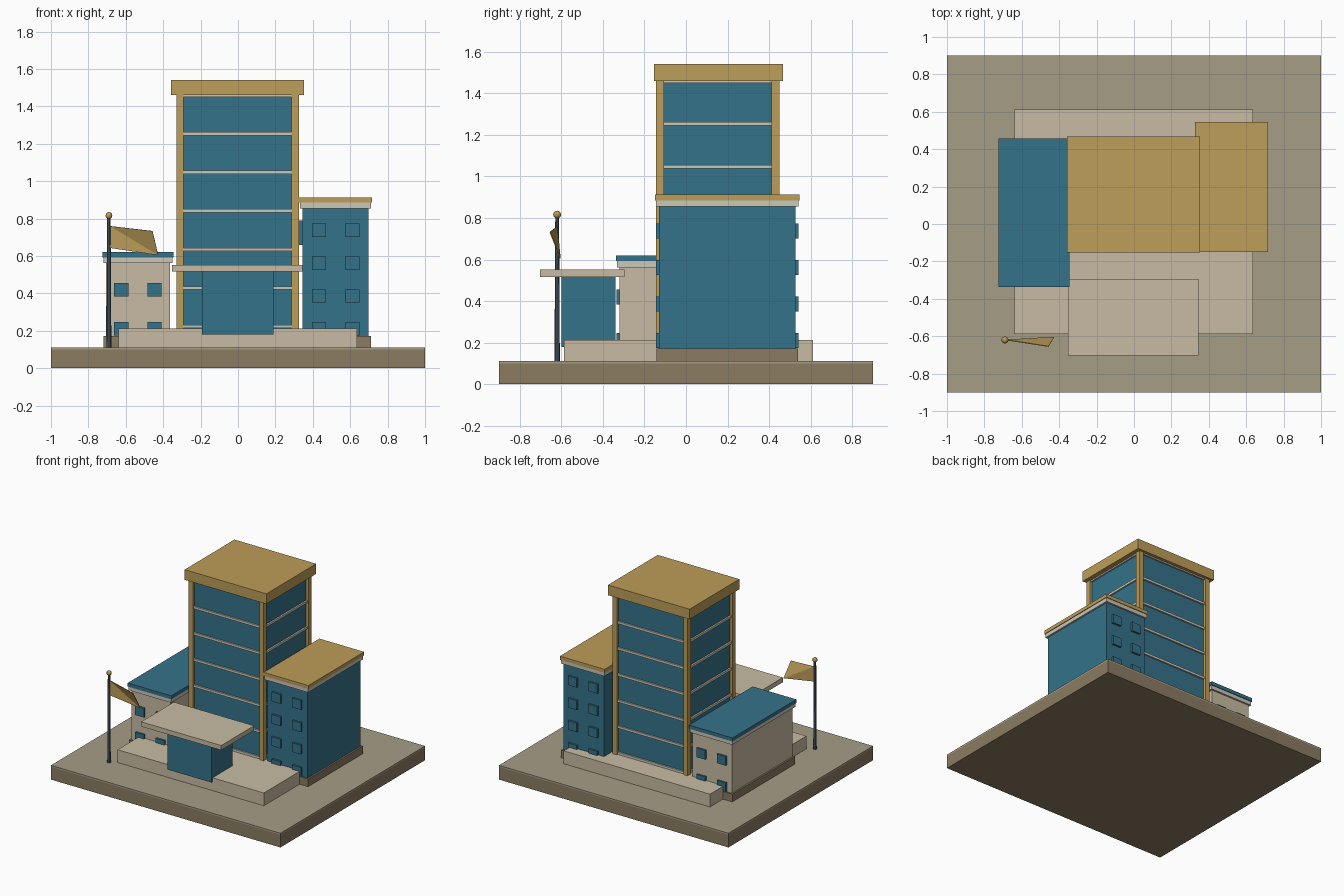
import bpy, bmesh

if "Cube" in bpy.data.objects:
    bpy.data.objects.remove(bpy.data.objects["Cube"])


def material(name, rgb):
    m = bpy.data.materials.new(name)
    m.diffuse_color = (*rgb, 1)
    m.use_nodes = True
    m.node_tree.nodes["Principled BSDF"].inputs["Base Color"].default_value = m.diffuse_color
    return m


GLASS = material("teal", (0.035, 0.17, 0.255))
GOLD = material("gold", (0.51, 0.34, 0.10))
CREAM = material("cream", (0.58, 0.50, 0.37))
TRIM = material("pale_trim", (0.60, 0.57, 0.48))
BROWN = material("brown", (0.26, 0.20, 0.122))
PAVING = material("paving", (0.38, 0.34, 0.24))
SLATE = material("slate", (0.07, 0.115, 0.14))


def finish(name, bm, mat):
    mesh = bpy.data.meshes.new(name)
    bm.to_mesh(mesh)
    bm.free()
    mesh.materials.append(mat)
    ob = bpy.data.objects.new(name, mesh)
    bpy.context.collection.objects.link(ob)
    return ob


def boxes(name, mat, *extents):
    """One object made of boxes, each given as (x0, x1, y0, y1, z0, z1)."""
    bm = bmesh.new()
    for x0, x1, y0, y1, z0, z1 in extents:
        for v in bmesh.ops.create_cube(bm, size=1)["verts"]:
            v.co = (x1 if v.co.x > 0 else x0,
                    y1 if v.co.y > 0 else y0,
                    z1 if v.co.z > 0 else z0)
    return finish(name, bm, mat)


# Ground slab and podium
boxes("base", BROWN, (-1, 1, -0.9, 0.9, 0, 0.1))
boxes("paving", PAVING, (-1, 1, -0.9, 0.9, 0.1, 0.112))
boxes("podium", CREAM, (-0.638, 0.637, -0.588, 0.612, 0.11, 0.213))

# Tower: glass core, floor bands, corner posts, roof cap
TX0, TX1, TY0, TY1 = -0.33, 0.325, -0.145, 0.45


def tower_box(inset, z0, z1):
    return (TX0 + inset, TX1 - inset, TY0 + inset, TY1 - inset, z0, z1)


boxes("tower_glass", GLASS, tower_box(0.02, 0.2, 1.46))
boxes("tower_floor_bands", TRIM,
      *[tower_box(0.008, 0.214 + i * 0.206, 0.232 + i * 0.206) for i in range(7)])
boxes("tower_corner_posts", GOLD,
      *[(x, x + 0.038, y, y + 0.038, 0.2, 1.47)
        for x in (TX0, TX1 - 0.038) for y in (TY0, TY1 - 0.038)])
boxes("tower_roof", GOLD, (-0.358, 0.354, -0.153, 0.467, 1.46, 1.54))


# Side wings: plinth, walls, cornice, roof, windows on front and back
def wing(side, x0, x1, y0, y1, top, rows, wall_mat, roof_mat):
    def grown(d, z0, z1):
        return (x0 - d, x1 + d, y0 - d, y1 + d, z0, z1)
    boxes(side + "_plinth", BROWN, grown(0.013, 0.11, 0.172))
    boxes(side + "_walls", wall_mat, grown(0, 0.17, top))
    boxes(side + "_cornice", TRIM, grown(0.014, top, top + 0.03))
    boxes(side + "_roof", roof_mat, grown(0.019, top + 0.03, top + 0.058))
    cx = (x0 + x1) / 2
    panes = []
    for first, step in [rows[:2]]:
        for i in range(rows[2]):
            for dx in (-0.089, 0.089):
                for y in (y0, y1):
                    z = first + i * step
                    panes.append((cx + dx - 0.038, cx + dx + 0.038,
                                  y - 0.015, y + 0.015, z, z + 0.072))
    boxes(side + "_windows", GLASS, *panes)


wing("right_wing", 0.346, 0.698, -0.13, 0.527, 0.855, (0.174, 0.176, 4), GLASS, GOLD)
wing("left_wing", -0.706, -0.364, -0.319, 0.438, 0.562, (0.175, 0.208, 2), CREAM, GLASS)

# Link bridge between tower and right wing
boxes("link_bridge", GLASS, (0.30, 0.35, 0.06, 0.26, 0.66, 0.79))

# Entrance lobby and canopy
boxes("entrance_lobby", GLASS, (-0.193, 0.19, -0.6, -0.34, 0.18, 0.516))
boxes("entrance_canopy", CREAM, (-0.352, 0.346, -0.703, -0.295, 0.516, 0.553))

# Flagpole, finial and bent flag
bm = bmesh.new()
bmesh.ops.create_cone(bm, cap_ends=True, segments=8, radius1=0.013, radius2=0.009, depth=0.7)
pole = finish("flagpole", bm, SLATE)
pole.location = (-0.69, -0.62, 0.46)

bm = bmesh.new()
bmesh.ops.create_uvsphere(bm, u_segments=10, v_segments=6, radius=0.019)
finial = finish("flagpole_finial", bm, GOLD)
finial.location = (-0.69, -0.62, 0.816)

bm = bmesh.new()
a, b, c, d = [bm.verts.new(p) for p in (
    (-0.685, -0.62, 0.76), (-0.457, -0.655, 0.733),
    (-0.427, -0.605, 0.605), (-0.685, -0.62, 0.643))]
bm.faces.new((a, c, b))
bm.faces.new((a, d, c))
bmesh.ops.recalc_face_normals(bm, faces=bm.faces)
flag = finish("flag", bm, GOLD)
thick = flag.modifiers.new("thickness", "SOLIDIFY")
thick.thickness = 0.004
thick.offset = 0
